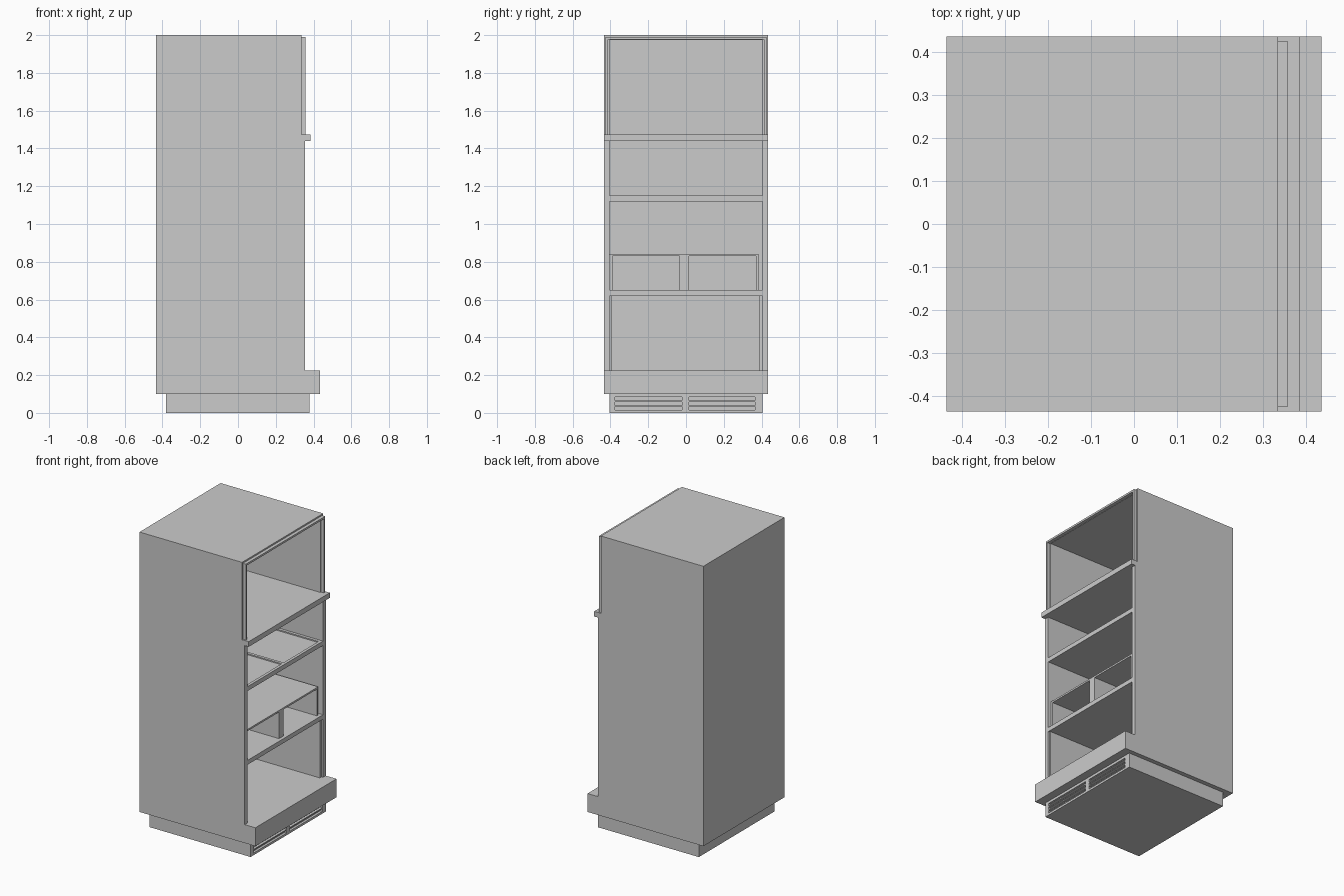
import bpy, bmesh
from mathutils import Matrix, Vector

if "Cube" in bpy.data.objects:
    bpy.data.objects.remove(bpy.data.objects["Cube"])


def boxes(name, *specs):
    """One object from boxes given as (x0, x1, y0, y1, z0, z1)."""
    bm = bmesh.new()
    for x0, x1, y0, y1, z0, z1 in specs:
        size = Matrix.Diagonal((x1 - x0, y1 - y0, z1 - z0, 1))
        centre = Vector((x0 + x1, y0 + y1, z0 + z1)) / 2
        bmesh.ops.create_cube(bm, size=1, matrix=Matrix.Translation(centre) @ size)
    return finish(name, bm)


def finish(name, bm):
    bmesh.ops.recalc_face_normals(bm, faces=bm.faces)
    mesh = bpy.data.meshes.new(name)
    bm.to_mesh(mesh)
    bm.free()
    obj = bpy.data.objects.new(name, mesh)
    bpy.context.collection.objects.link(obj)
    return obj


def side_panel(name, y0, y1):
    """Stepped side wall, extruded from its x-z outline."""
    outline = [(BACK, 0.225), (FRONT, 0.225), (FRONT, 1.44),
               (TOP_FRONT, 1.44), (TOP_FRONT, 2.0), (BACK, 2.0)]
    bm = bmesh.new()
    face = bm.faces.new([bm.verts.new((x, y0, z)) for x, z in outline])
    ext = bmesh.ops.extrude_face_region(bm, geom=[face])["geom"]
    bmesh.ops.translate(bm, vec=(0, y1 - y0, 0),
                        verts=[v for v in ext if isinstance(v, bmesh.types.BMVert)])
    return finish(name, bm)


BACK, FRONT, TOP_FRONT = -0.435, 0.355, 0.335
W, IN = 0.435, 0.405          # outer and inner half width
REAR = BACK + 0.03            # inner face of the back wall

# Cabinet shell
side_panel("left_wall", -W, -IN)
side_panel("right_wall", IN, W)
boxes("back_wall", (BACK, REAR, -IN, IN, 0.225, 2.0))
boxes("roof", (REAR, TOP_FRONT, -IN, IN, 1.975, 2.0))
boxes("bottom_tray", (BACK, 0.435, -W, W, 0.1, 0.225))

# Ledge between upper and lower compartments
boxes("divider_floor", (REAR, TOP_FRONT, -IN, IN, 1.44, 1.475))
boxes("divider_ledge", (TOP_FRONT, 0.385, -W, W, 1.44, 1.475))

# Seal around the upper opening
boxes("upper_seal",
      (TOP_FRONT, 0.357, -0.425, -0.412, 1.475, 1.99),
      (TOP_FRONT, 0.357, 0.412, 0.425, 1.475, 1.99),
      (TOP_FRONT, 0.357, -0.412, 0.412, 1.977, 1.99))

# Middle shelf with two recessed panels
boxes("middle_shelf", (REAR, FRONT, -IN, IN, 1.12, 1.142))
boxes("middle_shelf_rim",
      (0.335, FRONT, -IN, IN, 1.142, 1.15),
      (REAR, REAR + 0.02, -IN, IN, 1.142, 1.15),
      *[(REAR + 0.02, 0.335, y - 0.01, y + 0.01, 1.142, 1.15)
        for y in (-0.395, 0, 0.395)])

# Lower shelf, with the open two-bay drawer frame standing on it
boxes("lower_shelf", (REAR, FRONT, -IN, IN, 0.62, 0.65))
boxes("drawer_frame",
      (REAR, 0.333, -IN, 0.385, 0.83, 0.842),
      (REAR, 0.333, -IN, -0.39, 0.65, 0.83),
      (REAR, 0.333, -0.035, 0.015, 0.65, 0.83),
      (REAR, 0.333, 0.37, 0.385, 0.65, 0.83))

# Liners of the bottom compartment
boxes("bottom_liners",
      (REAR, 0.343, -IN, -0.395, 0.225, 0.62),
      (REAR, 0.343, 0.387, IN, 0.225, 0.62))

# Plinth with slotted front grille
B = 0.405
boxes("plinth", (-0.38, 0.362, -B, B, 0, 0.1))
slots = [(0.015, 0.033), (0.04, 0.058), (0.065, 0.083)]
edges = [0] + [z for s in slots for z in s] + [0.1]
rails = [(0.362, 0.378, -B, B, edges[i], edges[i + 1]) for i in range(0, 8, 2)]
posts = [(0.362, 0.378, y0, y1, *s) for s in slots
         for y0, y1 in ((-B, -0.375), (-0.02, 0.015), (0.365, B))]
boxes("grille", *rails, *posts)
